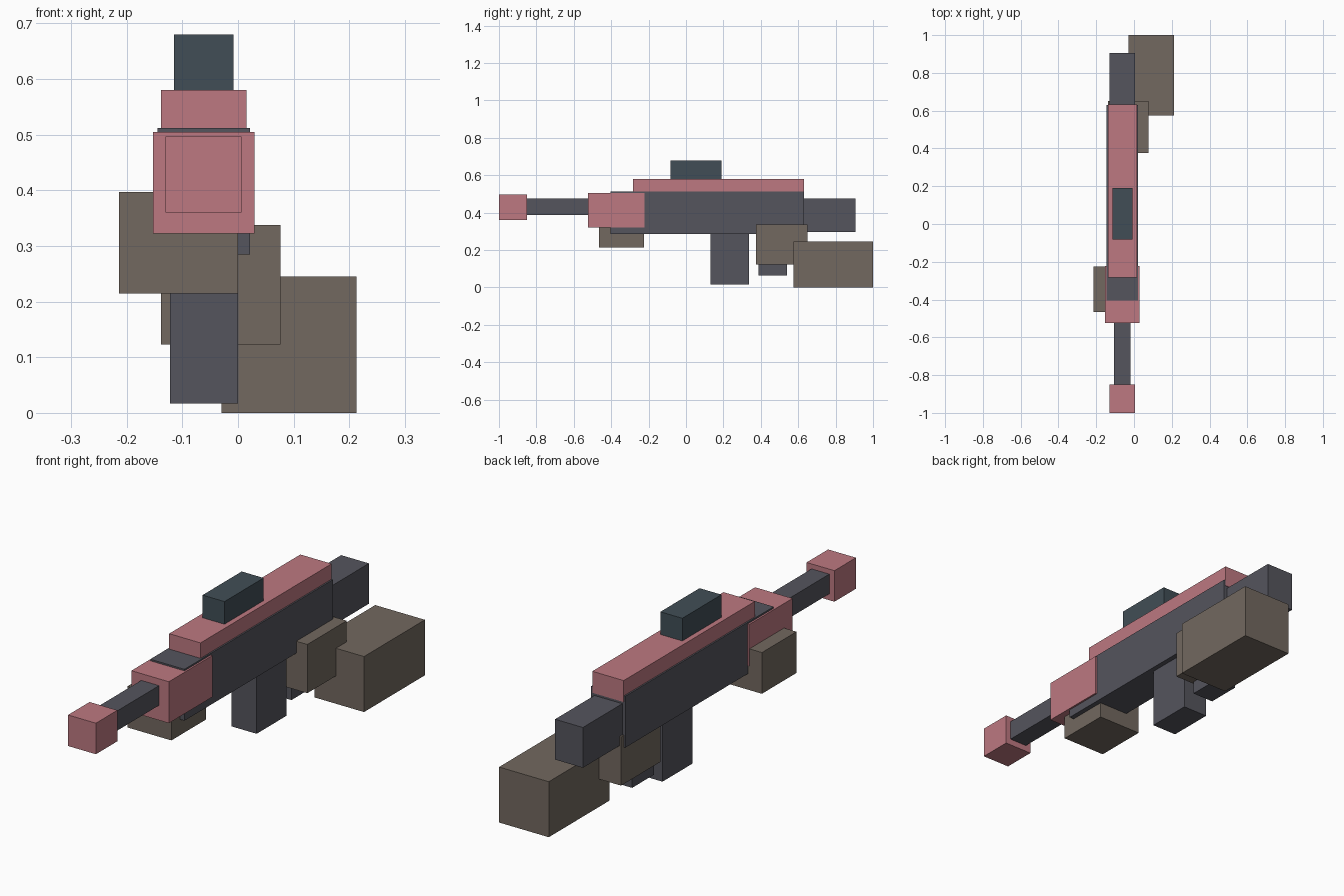
import bpy
import bmesh
from mathutils import Matrix, Vector

if "Cube" in bpy.data.objects:
    bpy.data.objects.remove(bpy.data.objects["Cube"])


def material(name, rgb):
    m = bpy.data.materials.new(name)
    m.diffuse_color = (*rgb, 1)
    m.use_nodes = True
    m.node_tree.nodes["Principled BSDF"].inputs["Base Color"].default_value = m.diffuse_color
    return m


PINK = material("pink_panel", (0.51, 0.19, 0.22))
DARK = material("dark_metal", (0.09, 0.09, 0.11))
SLATE = material("slate_sight", (0.053, 0.076, 0.093))
BROWN = material("brown_glove", (0.17, 0.14, 0.115))


def box(name, mat, x, y, z):
    """Flat-faced box from its min/max range on each axis."""
    lo, hi = Vector((x[0], y[0], z[0])), Vector((x[1], y[1], z[1]))
    bm = bmesh.new()
    bmesh.ops.create_cube(bm, size=1, matrix=Matrix.Diagonal((*(hi - lo), 1)))
    mesh = bpy.data.meshes.new(name)
    bm.to_mesh(mesh)
    bm.free()
    mesh.materials.append(mat)
    obj = bpy.data.objects.new(name, mesh)
    obj.location = (lo + hi) / 2
    bpy.context.collection.objects.link(obj)


# Body and top rail
box("receiver", DARK, (-0.145, 0.022), (-0.405, 0.63), (0.285, 0.512))
box("top_cover", PINK, (-0.138, 0.015), (-0.283, 0.632), (0.485, 0.58))
box("sight", SLATE, (-0.115, -0.008), (-0.083, 0.19), (0.575, 0.68))

# Front end
box("handguard", PINK, (-0.153, 0.03), (-0.525, -0.222), (0.322, 0.505))
box("barrel", DARK, (-0.105, -0.018), (-0.86, -0.515), (0.388, 0.475))
box("muzzle", PINK, (-0.13, 0.006), (-1.0, -0.85), (0.36, 0.497))

# Rear end and underside
box("stock", DARK, (-0.13, 0.006), (0.62, 0.905), (0.297, 0.475))
box("magazine", DARK, (-0.122, 0.0), (0.13, 0.338), (0.017, 0.295))
box("grip", DARK, (-0.115, -0.01), (0.387, 0.54), (0.065, 0.295))

# Hands and forearm
box("front_hand", BROWN, (-0.214, 0.0), (-0.465, -0.224), (0.215, 0.397))
box("rear_hand", BROWN, (-0.138, 0.076), (0.375, 0.65), (0.123, 0.338))
box("forearm", BROWN, (-0.03, 0.213), (0.575, 1.0), (0.0, 0.245))
